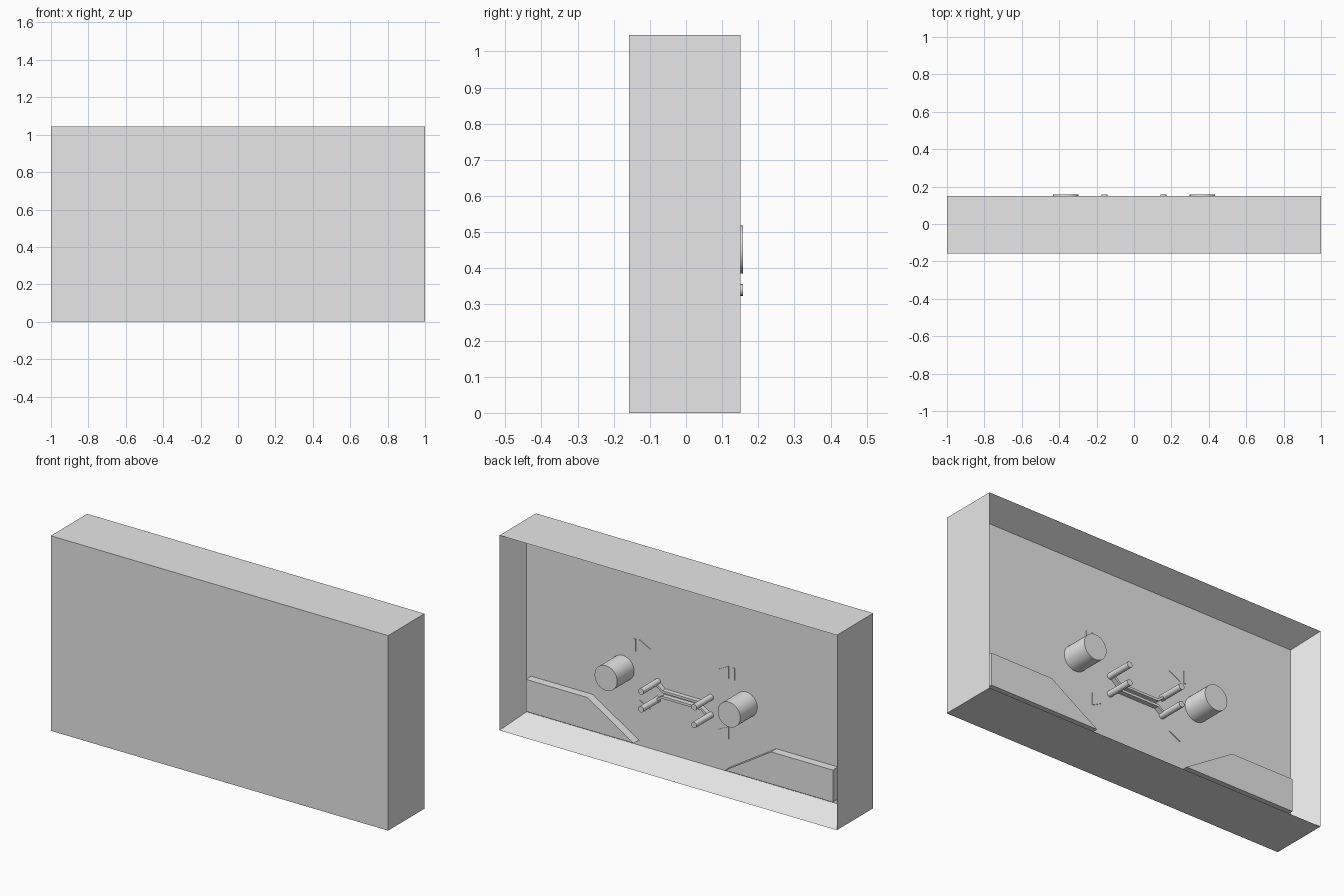
import bpy, bmesh, math
from mathutils import Vector

cube = bpy.data.objects.get("Cube")
if cube:
    bpy.data.objects.remove(cube, do_unlink=True)

FRONT, RIM, WALL, TIP = -0.157, 0.151, 0.013, 0.157
HEIGHT = 1.045

grey = bpy.data.materials.new("plain_grey")
grey.use_nodes = True
grey.diffuse_color = (0.8, 0.8, 0.8, 1)
grey.node_tree.nodes["Principled BSDF"].inputs["Base Color"].default_value = (0.8, 0.8, 0.8, 1)


def add_object(name, bm):
    bmesh.ops.recalc_face_normals(bm, faces=bm.faces)
    mesh = bpy.data.meshes.new(name)
    bm.to_mesh(mesh)
    bm.free()
    mesh.materials.append(grey)
    obj = bpy.data.objects.new(name, mesh)
    bpy.context.collection.objects.link(obj)
    return obj


def plate(name, outline, y0, y1):
    """Extrude an x-z outline from y0 to y1."""
    bm = bmesh.new()
    face = bm.faces.new([bm.verts.new((x, y0, z)) for x, z in outline])
    ext = bmesh.ops.extrude_face_region(bm, geom=[face])
    verts = [v for v in ext["geom"] if isinstance(v, bmesh.types.BMVert)]
    bmesh.ops.translate(bm, verts=verts, vec=(0, y1 - y0, 0))
    return add_object(name, bm)


def peg(name, x, z, radius, sides):
    """Round peg standing on the recessed wall."""
    bpy.ops.mesh.primitive_cylinder_add(vertices=sides, radius=radius, depth=TIP - WALL,
                                        location=(x, (TIP + WALL) / 2, z),
                                        rotation=(math.pi / 2, 0, 0))
    obj = bpy.context.object
    obj.name = name
    obj.data.materials.append(grey)
    bpy.ops.object.shade_smooth_by_angle()


def strip(name, path, width):
    """Raised strip of constant width along an x-z path."""
    pts = [Vector(p) for p in path]
    up, low = [], []
    for i, p in enumerate(pts):
        d = (pts[min(i + 1, len(pts) - 1)] - pts[max(i - 1, 0)]).normalized()
        n = Vector((-d.y, d.x)) * width / 2
        up.append(p + n)
        low.append(p - n)
    plate(name, up + low[::-1], WALL, WALL + 0.025)


# Shell: a block whose back face is inset and pushed in
bm = bmesh.new()
bmesh.ops.create_cube(bm, size=1)
bmesh.ops.scale(bm, vec=(2, RIM - FRONT, HEIGHT), verts=bm.verts)
bmesh.ops.translate(bm, vec=(0, (RIM + FRONT) / 2, HEIGHT / 2), verts=bm.verts)
back = max(bm.faces, key=lambda f: f.calc_center_median().y)
bmesh.ops.inset_region(bm, faces=[back], thickness=0.09)
bmesh.ops.translate(bm, verts=back.verts, vec=(0, WALL - RIM, 0))
add_object("shell", bm)

for side, s in (("left", 1), ("right", -1)):
    # Sloped corner blocks at the bottom of the recess
    block = [(0.91, 0.09), (0.91, 0.262), (0.545, 0.262), (0.27, 0.09)]
    plate(side + "_corner_block", [(s * x, z) for x, z in block], WALL, 0.057)
    # Reel post and the two guide pins
    peg(side + "_reel_post", s * 0.365, 0.452, 0.067, 32)
    peg(side + "_upper_pin", s * 0.157, 0.435, 0.016, 16)
    peg(side + "_lower_pin", s * 0.157, 0.34, 0.016, 16)
    # Thin raised direction marks
    for label, z in (("upper", 0.597), ("lower", 0.274)):
        arrow = [(0.2, z), (0.265, z - 0.033), (0.265, z + 0.033)]
        plate(f"{side}_{label}_arrow", [(s * x, h) for x, h in arrow], WALL, WALL + 0.004)
    bar = [(0.288, 0.562), (0.3, 0.562), (0.3, 0.628), (0.288, 0.628)]
    plate(side + "_mark_bar", [(s * x, z) for x, z in bar], WALL, WALL + 0.004)

# Strips joining the pins
for label, pin_z, mid_z in (("upper", 0.435, 0.4), ("lower", 0.34, 0.37)):
    strip(label + "_strip", [(-0.157, pin_z), (-0.115, mid_z), (0.115, mid_z), (0.157, pin_z)], 0.013)
